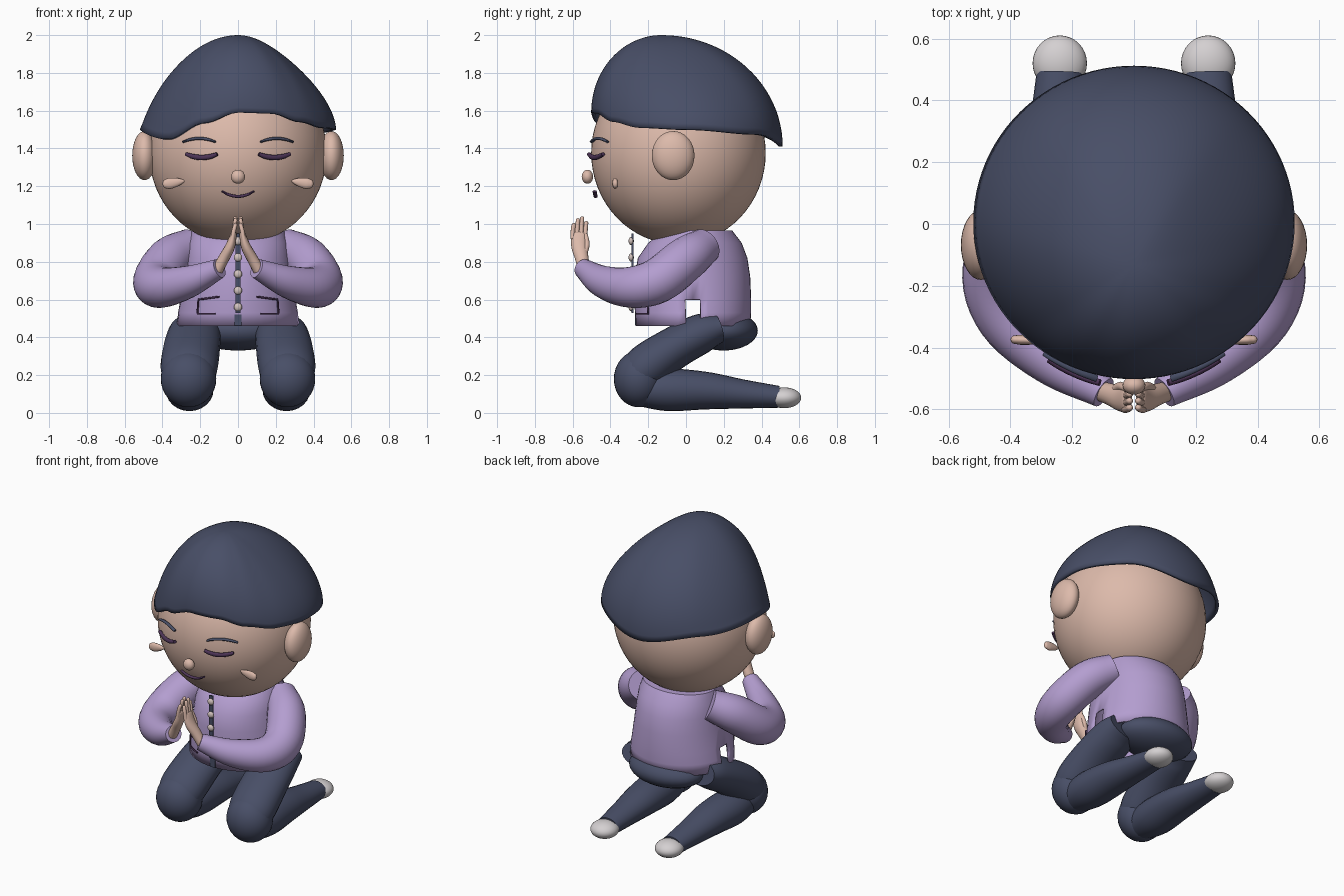
import bpy, bmesh, math
from mathutils import Vector, Matrix

cube = bpy.data.objects.get("Cube")
if cube:
    bpy.data.objects.remove(cube)


def material(name, color):
    m = bpy.data.materials.new(name)
    m.use_nodes = True
    m.diffuse_color = (*color, 1)
    m.node_tree.nodes["Principled BSDF"].inputs["Base Color"].default_value = (*color, 1)
    return m


SKIN = material("skin", (0.72, 0.49, 0.405))
NAVY = material("navy", (0.065, 0.077, 0.135))
LILAC = material("lilac", (0.455, 0.34, 0.63))
PLUM = material("plum", (0.075, 0.035, 0.095))
GREY = material("light_grey", (0.66, 0.63, 0.64))
BUTTON = material("button_beige", (0.64, 0.54, 0.51))


def finish(name, bm, mat, mirror=False, shell=0, angle=45):
    bmesh.ops.recalc_face_normals(bm, faces=bm.faces)
    me = bpy.data.meshes.new(name)
    bm.to_mesh(me)
    bm.free()
    me.materials.append(mat)
    ob = bpy.data.objects.new(name, me)
    bpy.context.collection.objects.link(ob)
    bpy.ops.object.select_all(action='DESELECT')
    ob.select_set(True)
    bpy.context.view_layer.objects.active = ob
    bpy.ops.object.shade_smooth_by_angle(angle=math.radians(angle))
    if shell:
        mod = ob.modifiers.new("thickness", 'SOLIDIFY')
        mod.thickness, mod.offset = shell, -1
    if mirror:
        ob.modifiers.new("mirror", 'MIRROR')
    return ob


def add_ball(bm, center, radii, segs=32):
    bmesh.ops.create_uvsphere(bm, u_segments=segs, v_segments=segs // 2, radius=1,
                              matrix=Matrix.Translation(center) @ Matrix.Diagonal((*radii, 1)))


def ball(name, center, radii, mat, mirror=False, segs=32):
    bm = bmesh.new()
    add_ball(bm, center, radii, segs)
    return finish(name, bm, mat, mirror)


def bridge(bm, rings):
    n = len(rings[0])
    for a, b in zip(rings, rings[1:]):
        for i in range(n):
            j = (i + 1) % n
            bm.faces.new((a[i], a[j], b[j], b[i]))


def smooth_path(keys, steps):
    # Catmull-Rom through rows of x, y, z, side radius, other radius
    k = [Vector(p) for p in keys]
    k = [k[0] * 2 - k[1]] + k + [k[-1] * 2 - k[-2]]
    out = []
    for a, b, c, d in zip(k, k[1:], k[2:], k[3:]):
        for s in range(steps):
            t = s / steps
            out.append(0.5 * (2 * b + (c - a) * t + (2 * a - 5 * b + 4 * c - d) * t * t
                              + (3 * b - a - 3 * c + d) * t ** 3))
    return out + [k[-2]]


def add_tube(bm, keys, ref, segs=24, steps=6, tip=False):
    path = smooth_path(keys, steps)
    pts = [Vector(p[:3]) for p in path]
    rings = []
    for i, p in enumerate(pts):
        t = (pts[min(i + 1, len(pts) - 1)] - pts[max(i - 1, 0)]).normalized()
        side = Vector(ref)
        side = (side - t * side.dot(t)).normalized()
        up = t.cross(side)
        a, b = path[i][3], path[i][4]
        layers = [(0, 1)]
        if tip and i == len(pts) - 1:
            layers += [(math.sin(q) * b, math.cos(q)) for q in (0.5, 1.0, 1.4)]
        for push, k in layers:
            rings.append([bm.verts.new(p + t * push + side * a * k * math.cos(w) + up * b * k * math.sin(w))
                          for w in (math.tau * j / segs for j in range(segs))])
    bridge(bm, rings)
    bm.faces.new(rings[0])
    bm.faces.new(rings[-1])


def tube(name, keys, ref, mat, mirror=False, **kw):
    bm = bmesh.new()
    add_tube(bm, keys, ref, **kw)
    return finish(name, bm, mat, mirror)


X, Y, Z = (1, 0, 0), (0, 1, 0), (0, 0, 1)

# Head, ears, nose, cheeks
HC, HR = Vector((0, -0.04, 1.375)), Vector((0.47, 0.462, 0.483))
ball("head", HC, HR, SKIN, segs=64)
ball("ears", (0.495, -0.068, 1.362), (0.065, 0.113, 0.13), SKIN, True)
ball("nose", (0, -0.522, 1.25), (0.037, 0.03, 0.037), SKIN, segs=24)
tube("cheeks", [(0.285, -0.378, 1.228, 0.006, 0.004), (0.315, -0.377, 1.223, 0.02, 0.012),
                (0.36, -0.375, 1.215, 0.029, 0.016), (0.385, -0.374, 1.212, 0.023, 0.014)],
     Z, SKIN, True, segs=16, tip=True)


def on_face(x, z, out):
    k = 1 - (x / HR.x) ** 2 - ((z - HC.z) / HR.z) ** 2
    return HC.y - HR.y * math.sqrt(k) - out


def face_arc(name, x0, x1, z_end, z_mid, r, out, mat, mirror):
    keys = []
    for i in range(7):
        u = i / 3 - 1
        x, z = (x0 + x1) / 2 + u * (x1 - x0) / 2, z_mid + (z_end - z_mid) * u * u
        k = 1 - 0.3 * abs(u) ** 3
        keys.append((x, on_face(x, z, out), z, r * k, 0.011))
    tube(name, keys, Z, mat, mirror, segs=12, steps=3)


face_arc("closed_eyes", 0.11, 0.275, 1.37, 1.352, 0.014, 0.024, PLUM, True)
face_arc("eyebrows", 0.12, 0.29, 1.435, 1.453, 0.008, 0.017, NAVY, True)
face_arc("mouth", -0.085, 0.085, 1.174, 1.146, 0.008, 0.032, PLUM, False)

# Hair: a cap swept from a wavy rim up to an off-centre crown
RIM = [(-180, 1.41), (-135, 1.475), (-90, 1.5), (-46, 1.45), (-20, 1.535), (0, 1.59),
       (20, 1.585), (40, 1.54), (60, 1.51), (90, 1.5), (135, 1.475), (180, 1.41)]


def rim_height(deg):
    for (a, za), (b, zb) in zip(RIM, RIM[1:]):
        if a <= deg <= b:
            t = (deg - a) / (b - a)
            return za + (zb - za) * t * t * (3 - 2 * t)


bm = bmesh.new()
rings, N, ROWS = [], 96, 24
for r in range(ROWS):
    t = math.pi / 2 * r / ROWS
    ring = []
    for i in range(N):
        deg = -180 + 360 * i / N
        w = math.radians(deg)
        z0 = rim_height(deg)
        # the sides are pinched in, more so on the left
        pinch = 0.36 * math.sin(t) ** 1.5 if deg > 0 else 0.22 * math.sin(t) ** 0.8
        h = math.cos(t) * (1 - pinch * math.sin(w) ** 2)
        ring.append(bm.verts.new((0.52 * math.sin(w) * h,
                                  -0.13 + (0.135 - 0.507 * math.cos(w)) * h,
                                  z0 + (2.0 - z0) * math.sin(t))))
    rings.append(ring)
bridge(bm, rings)
crown = bm.verts.new((0, -0.13, 2.0))
for i in range(N):
    bm.faces.new((rings[-1][i], rings[-1][(i + 1) % N], crown))
finish("hair", bm, NAVY, shell=0.02)

# Shirt: open barrel with a slit at each side of the hem
ROWS_SHIRT = [(0.46, 0.327, -0.265, 0.34), (0.53, 0.32, -0.27, 0.345), (0.6, 0.308, -0.275, 0.345),
              (0.72, 0.29, -0.272, 0.34), (0.82, 0.278, -0.255, 0.325), (0.9, 0.266, -0.2, 0.295),
              (0.965, 0.245, -0.12, 0.245)]
bm = bmesh.new()
rings = []
for z, rx, front, back in ROWS_SHIRT:
    rings.append([bm.verts.new((rx * math.cos(w), (front + back) / 2 + (back - front) / 2 * math.sin(w), z))
                  for w in (math.tau * i / 48 for i in range(48))])
bridge(bm, rings)
bm.faces.new(rings[-1])
slit = [f for f in bm.faces if f.calc_center_median().z < 0.6
        and abs(f.calc_center_median().y - 0.037) < 0.035]
bmesh.ops.delete(bm, geom=slit, context='FACES')
finish("shirt", bm, LILAC, shell=0.012)


# Button strip, hem opening, buttons and pocket piping
def plate(name, width, y, z0, z1, mat):
    bm = bmesh.new()
    bmesh.ops.create_cube(bm, size=1, matrix=Matrix.Translation((0, y, (z0 + z1) / 2))
                          @ Matrix.Diagonal((width, 0.009, z1 - z0, 1)))
    finish(name, bm, mat)


plate("button_strip", 0.028, -0.283, 0.53, 0.95, NAVY)
plate("hem_opening", 0.036, -0.266, 0.462, 0.52, NAVY)
bm = bmesh.new()
for z in (0.56, 0.648, 0.735, 0.823, 0.91):
    add_ball(bm, (0, -0.29, z), (0.022, 0.014, 0.022), 16)
finish("buttons", bm, BUTTON)


def on_shirt(x, z):
    return (x, 0.035 - 0.308 * math.sqrt(1 - (x / 0.312) ** 2) - 0.012, z, 0.005, 0.005)


bm = bmesh.new()
for a, b in (((0.1, 0.615), (0.21, 0.6)), ((0.21, 0.6), (0.215, 0.525)), ((0.215, 0.525), (0.12, 0.525))):
    keys = [on_shirt(a[0] + (b[0] - a[0]) * t, a[1] + (b[1] - a[1]) * t) for t in (0, 0.5, 1)]
    add_tube(bm, keys, Y, segs=8, steps=2)
finish("pocket_piping", bm, PLUM, True)

# Sleeves
tube("sleeves", [(0.245, 0.1, 0.885, 0.095, 0.095), (0.36, 0.0, 0.815, 0.118, 0.118),
                 (0.435, -0.15, 0.70, 0.12, 0.12), (0.40, -0.3, 0.665, 0.108, 0.108),
                 (0.26, -0.44, 0.695, 0.085, 0.085), (0.098, -0.545, 0.765, 0.052, 0.052)], Z, LILAC, True)

# Praying hands
bm = bmesh.new()
add_tube(bm, [(0.11, -0.54, 0.755, 0.032, 0.03), (0.074, -0.552, 0.82, 0.036, 0.029),
              (0.042, -0.565, 0.88, 0.042, 0.026), (0.023, -0.567, 0.945, 0.042, 0.017)],
         Y, segs=16, steps=4, tip=True)
for i, top in enumerate((0.995, 1.02, 1.03, 1.005)):
    y = -0.6 + 0.022 * i
    add_tube(bm, [(0.03, y, 0.92, 0.012, 0.012), (0.021, y + 0.002, 0.97, 0.012, 0.012),
                  (0.014, y + 0.006, top, 0.011, 0.011)], Y, segs=10, steps=3, tip=True)
add_tube(bm, [(0.065, -0.54, 0.84, 0.016, 0.016), (0.045, -0.525, 0.89, 0.015, 0.015),
              (0.03, -0.53, 0.94, 0.011, 0.011)], Y, segs=10, steps=3, tip=True)
finish("hands", bm, SKIN, True)

# Trousers and feet
ball("hips", (0, 0.2, 0.435), (0.255, 0.18, 0.105), NAVY)
tube("thighs", [(0.215, 0.17, 0.45, 0.13, 0.08), (0.23, 0.08, 0.42, 0.14, 0.105),
                (0.245, -0.06, 0.345, 0.15, 0.112), (0.258, -0.2, 0.25, 0.152, 0.122),
                (0.262, -0.26, 0.19, 0.14, 0.11)], X, NAVY, True, tip=True)
ball("knees", (0.262, -0.25, 0.18), (0.147, 0.132, 0.15), NAVY, True)
tube("calves", [(0.26, -0.27, 0.125, 0.1, 0.085), (0.258, -0.1, 0.122, 0.125, 0.112),
                (0.25, 0.1, 0.118, 0.118, 0.1), (0.245, 0.3, 0.1, 0.095, 0.077),
                (0.24, 0.49, 0.085, 0.075, 0.058)], X, NAVY, True)
ball("feet", (0.24, 0.52, 0.08), (0.088, 0.09, 0.055), GREY, True)
